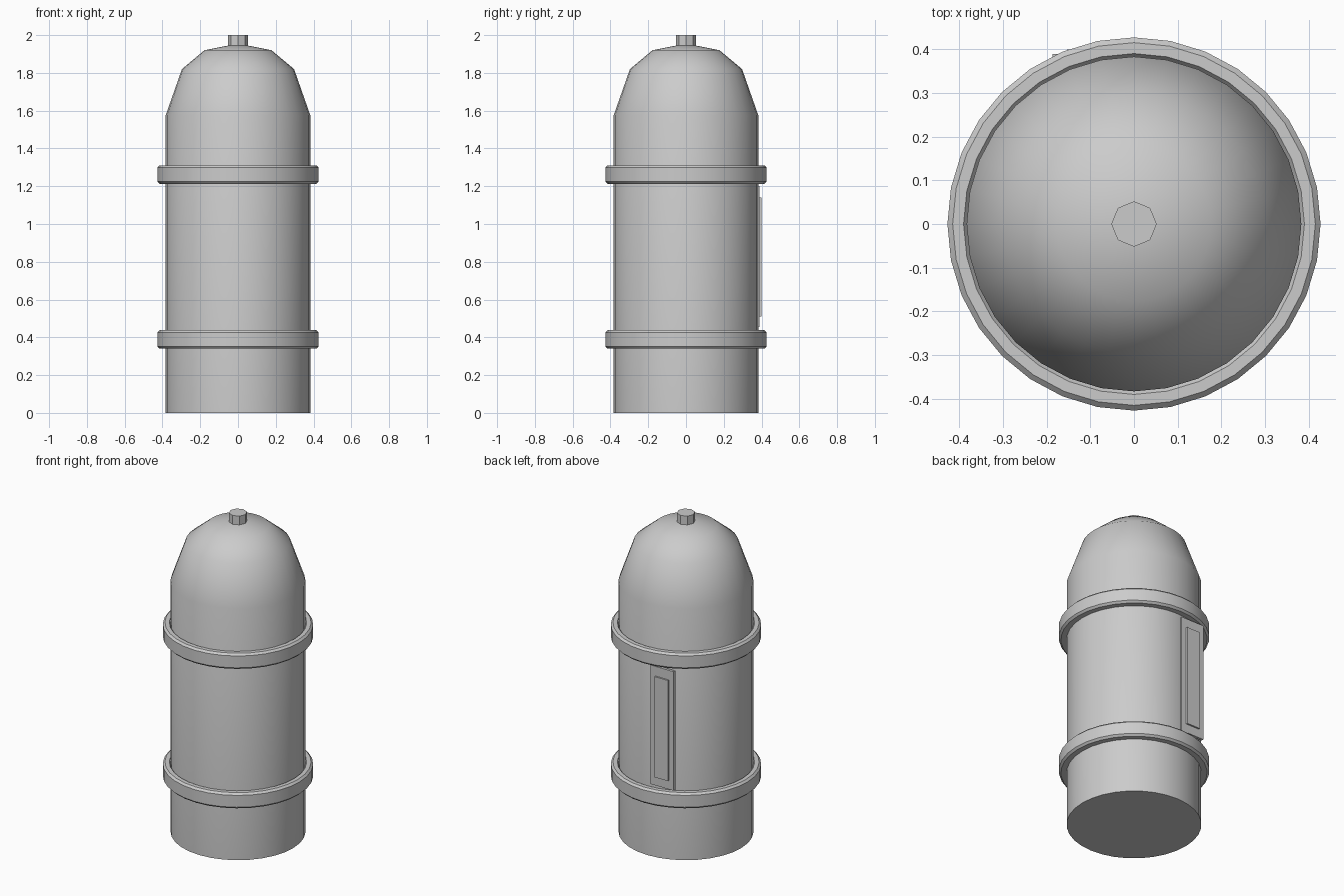
import bpy
import math

cube = bpy.data.objects.get("Cube")
if cube:
    bpy.data.objects.remove(cube, do_unlink=True)

grey = bpy.data.materials.new("plain_grey")
grey.use_nodes = True
COLOUR = (0.6, 0.6, 0.6, 1)
grey.diffuse_color = COLOUR
grey.node_tree.nodes["Principled BSDF"].inputs["Base Color"].default_value = COLOUR


def lathe(name, profile, sides, closed=False, angle=40):
    """Spin (radius, height) points round z; a radius of 0 becomes one pole."""
    verts, rows, faces = [], [], []
    for r, z in profile:
        count = sides if r > 0 else 1
        rows.append([len(verts) + i % count for i in range(sides)])
        for i in range(count):
            a = 2 * math.pi * i / sides
            verts.append((r * math.cos(a), r * math.sin(a), z))
    pairs = list(zip(rows, rows[1:]))
    if closed:
        pairs.append((rows[-1], rows[0]))
    for low, high in pairs:
        for i in range(sides):
            j = (i + 1) % sides
            quad = [low[i], low[j], high[j], high[i]]
            faces.append(list(dict.fromkeys(quad)))
    mesh = bpy.data.meshes.new(name)
    mesh.from_pydata(verts, [], faces)
    mesh.materials.append(grey)
    obj = bpy.data.objects.new(name, mesh)
    bpy.context.collection.objects.link(obj)
    bpy.ops.object.select_all(action="DESELECT")
    obj.select_set(True)
    bpy.context.view_layer.objects.active = obj
    bpy.ops.object.shade_smooth_by_angle(angle=math.radians(angle))
    return obj


def plate(name, x, y, z):
    """Box between the given (low, high) limits."""
    bpy.ops.mesh.primitive_cube_add(size=1, location=[sum(p) / 2 for p in (x, y, z)])
    obj = bpy.context.object
    obj.name = name
    obj.scale = [p[1] - p[0] for p in (x, y, z)]
    obj.data.materials.append(grey)
    return obj


# Domed cylinder body
lathe("tank_body", [(0, 0), (0.383, 0), (0.383, 1.575), (0.297, 1.82),
                    (0.177, 1.92), (0.05, 1.945), (0, 1.947)], 32)

# Outlet stub on the dome
lathe("top_valve", [(0, 1.92), (0.052, 1.92), (0.052, 2), (0, 2)], 8, angle=30)

# Two bevelled bands round the body
for name, z in (("lower_band", 0.34), ("upper_band", 1.213)):
    lathe(name, [(0.383, z), (0.415, z), (0.427, z + 0.012), (0.427, z + 0.086),
                 (0.415, z + 0.098), (0.39, z + 0.098), (0.383, z + 0.088)],
          32, closed=True, angle=30)

# Rear plate with a raised inner plate
plate("rear_panel", (-0.187, -0.027), (0.372, 0.389), (0.455, 1.2))
plate("rear_panel_inset", (-0.153, -0.06), (0.385, 0.399), (0.51, 1.14))
